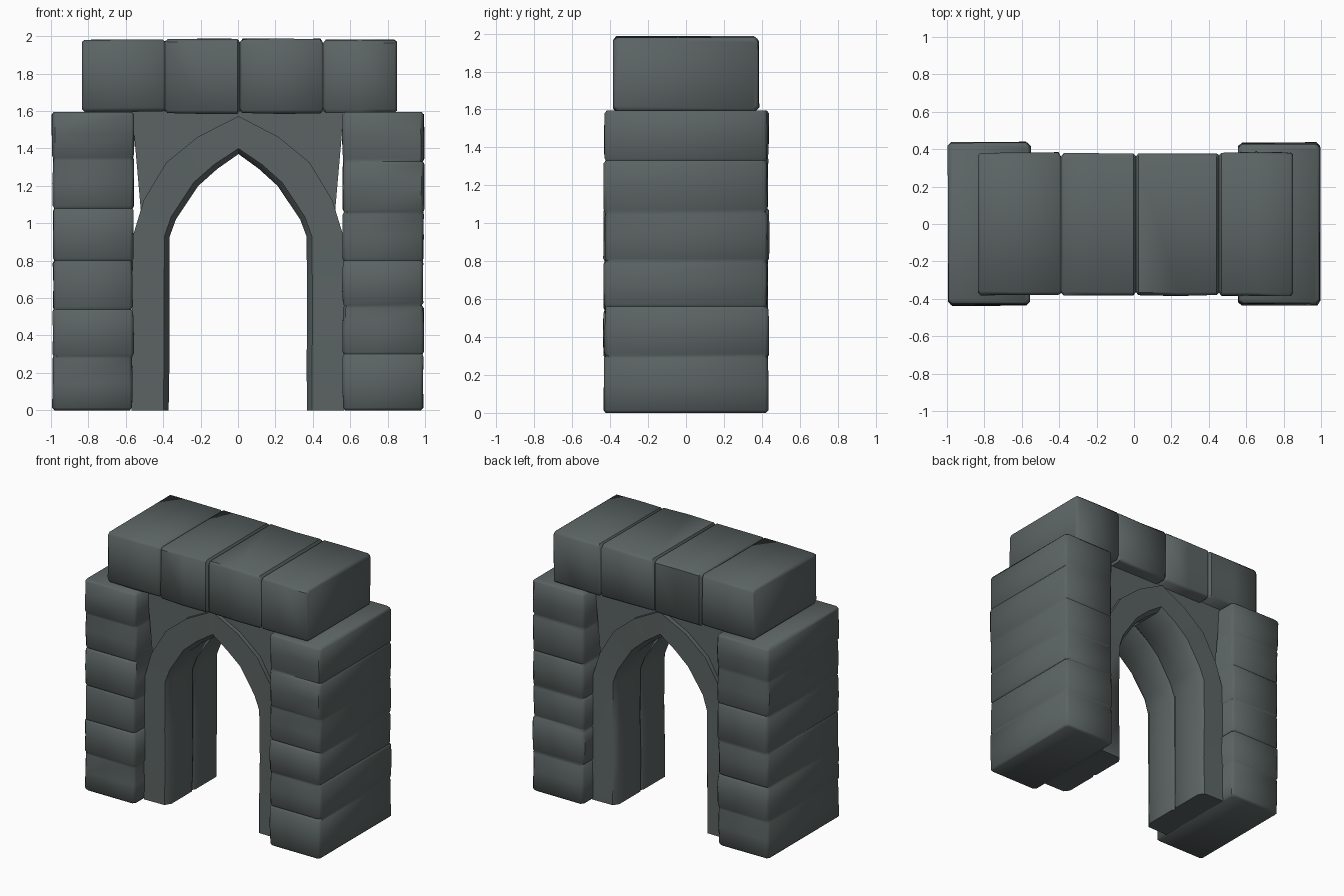
import bpy, bmesh, random

if "Cube" in bpy.data.objects:
    bpy.data.objects.remove(bpy.data.objects["Cube"])

random.seed(7)

stone = bpy.data.materials.new("dark slate stone")
stone.diffuse_color = (0.105, 0.127, 0.124, 1)
stone.use_nodes = True
stone.node_tree.nodes["Principled BSDF"].inputs["Base Color"].default_value = stone.diffuse_color


def loft(name, rings):
    """Skin a list of closed rings and cap both ends."""
    bm = bmesh.new()
    vs = [[bm.verts.new(p) for p in ring] for ring in rings]
    n = len(rings[0])
    for a, b in zip(vs, vs[1:]):
        for i in range(n):
            j = (i + 1) % n
            bm.faces.new((a[i], a[j], b[j], b[i]))
    bm.faces.new(vs[0][::-1])
    bm.faces.new(vs[-1])
    bmesh.ops.recalc_face_normals(bm, faces=bm.faces)
    me = bpy.data.meshes.new(name)
    bm.to_mesh(me)
    bm.free()
    me.materials.append(stone)
    ob = bpy.data.objects.new(name, me)
    bpy.context.collection.objects.link(ob)
    bpy.ops.object.select_all(action='DESELECT')
    ob.select_set(True)
    bpy.context.view_layer.objects.active = ob
    bpy.ops.object.shade_smooth_by_angle(angle=0.87)
    return ob


def jit(s):
    return random.uniform(-s, s)


def stone_stack(name, place, breaks, a, b, groove):
    """One solid bar of worn blocks; breaks are the joints along its axis."""
    rings = []

    def ring(t, off, inset, c=0.018):
        a0, a1 = a[0] + off[0] + inset, a[1] + off[1] - inset
        b0, b1 = b[0] + off[2] + inset, b[1] + off[3] - inset
        pts = [(a0 + c, b0), (a1 - c, b0), (a1, b0 + c), (a1, b1 - c),
               (a1 - c, b1), (a0 + c, b1), (a0, b1 - c), (a0, b0 + c)]
        rings.append([place(t, p + jit(0.003), q + jit(0.003)) for p, q in pts])

    last = len(breaks) - 2
    for k, (t0, t1) in enumerate(zip(breaks, breaks[1:])):
        off = [jit(0.006) for _ in range(4)]
        ring(t0, off, 0.012 if k == 0 else groove)
        ring(t0 + 0.014, off, 0)
        ring((t0 + t1) / 2, off, -0.001)
        ring(t1 - 0.014, off, 0)
        if k == last:
            ring(t1, off, 0.012)
    return loft(name, rings)


def upright(t, p, q):
    return (p, q, t)


def lying(t, p, q):
    return (t, p, q)


# Side pillars
stone_stack("left_pillar", upright, [0, 0.29, 0.54, 0.8, 1.08, 1.35, 1.595],
            (-0.99, -0.56), (-0.43, 0.433), 0.006)
stone_stack("right_pillar", upright, [0, 0.3, 0.56, 0.8, 1.06, 1.33, 1.595],
            (0.56, 0.99), (-0.43, 0.433), 0.006)

# Lintel of four blocks
stone_stack("lintel", lying, [-0.835, -0.39, 0.01, 0.455, 0.85],
            (-0.382, 0.38), (1.592, 1.985), 0.015)

# Pointed arch: inner and outer edge, right half, mirrored to the left
half = [((0.37, 0), (0.56, 0)), ((0.365, 0.3), (0.56, 0.3)),
        ((0.368, 0.56), (0.56, 0.56)), ((0.365, 0.93), (0.555, 0.93)),
        ((0.335, 1.02), (0.50, 1.12)), ((0.215, 1.2), (0.38, 1.32)),
        ((0.11, 1.29), (0.21, 1.455))]
path = (half + [((0, 1.37), (0, 1.565))]
        + [((-i[0], i[1]), (-o[0], o[1])) for i, o in reversed(half)])

# Arch ring: chamfered inside edges and a seam along the underside
section = [(0, -0.27), (0.15, -0.31), (1.04, -0.315), (1.04, 0.315),
           (0.15, 0.31), (0, 0.27), (0, 0.02), (0.07, 0), (0, -0.02)]
rings = []
for (ix, iz), (ox, oz) in path:
    dx = jit(0.004)
    rings.append([(ix + (ox - ix) * s + dx, y + jit(0.004), iz + (oz - iz) * s)
                  for s, y in section])
loft("arch_ring", rings)

# Recessed spandrel wall between the arch and the lintel
rings = []
for (ix, iz), (ox, oz) in path[3:-3]:
    mx, mz = (ix + 3 * ox) / 4, (iz + 3 * oz) / 4
    tx = ox * 1.02
    rings.append([(mx, -0.28, mz), (tx, -0.28, 1.6), (tx, 0.28, 1.6), (mx, 0.28, mz)])
loft("spandrel_wall", rings)
